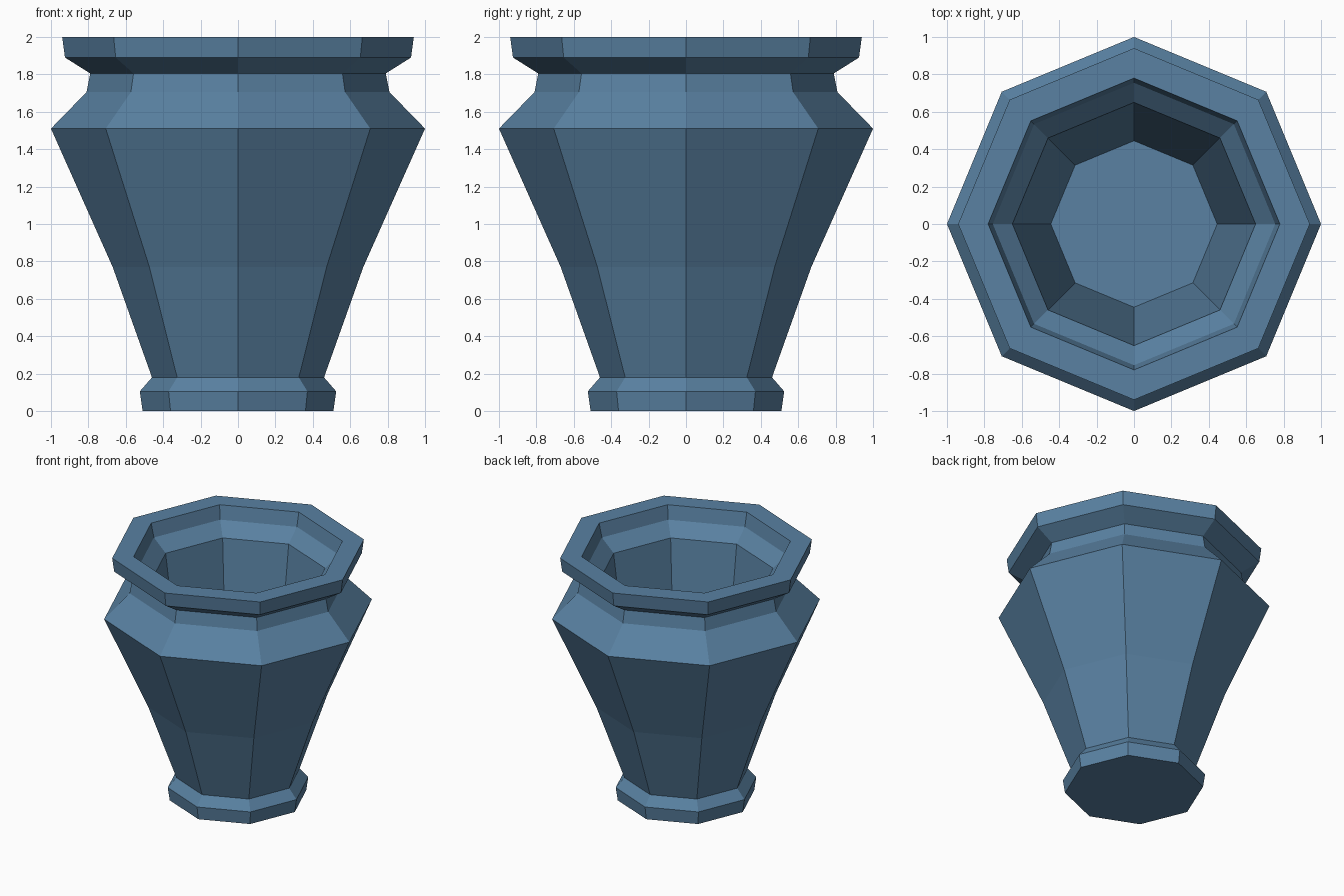
import bpy, bmesh, math

if "Cube" in bpy.data.objects:
    bpy.data.objects.remove(bpy.data.objects["Cube"])

SIDES = 8

# Closed profile (radius, height): up the outside, over the rim, down the inside
profile = [
    (0.51, 0.0), (0.525, 0.105), (0.46, 0.18),               # foot
    (0.67, 0.77), (1.0, 1.51),                               # body
    (0.81, 1.705), (0.79, 1.805),                            # shoulder and neck
    (0.925, 1.89), (0.94, 2.0), (0.78, 2.0),                 # rim
    (0.755, 1.89), (0.65, 1.79), (0.445, 0.2),               # inside
]


def ring(bm, radius, height):
    step = 2 * math.pi / SIDES
    return [bm.verts.new((radius * math.cos(i * step), radius * math.sin(i * step), height))
            for i in range(SIDES)]


# Octagonal vase
bm = bmesh.new()
rings = [ring(bm, r, z) for r, z in profile]
for low, high in zip(rings, rings[1:]):
    for i in range(SIDES):
        j = (i + 1) % SIDES
        bm.faces.new((low[i], low[j], high[j], high[i]))

# Underside and inner floor
bm.faces.new(list(reversed(rings[0])))
bm.faces.new(rings[-1])
bmesh.ops.recalc_face_normals(bm, faces=bm.faces)

mesh = bpy.data.meshes.new("vase")
bm.to_mesh(mesh)
bm.free()
vase = bpy.data.objects.new("vase", mesh)
bpy.context.collection.objects.link(vase)

# Blue glaze
glaze = bpy.data.materials.new("blue_glaze")
glaze.diffuse_color = (0.10, 0.22, 0.36, 1)
glaze.use_nodes = True
glaze.node_tree.nodes["Principled BSDF"].inputs["Base Color"].default_value = glaze.diffuse_color
mesh.materials.append(glaze)
